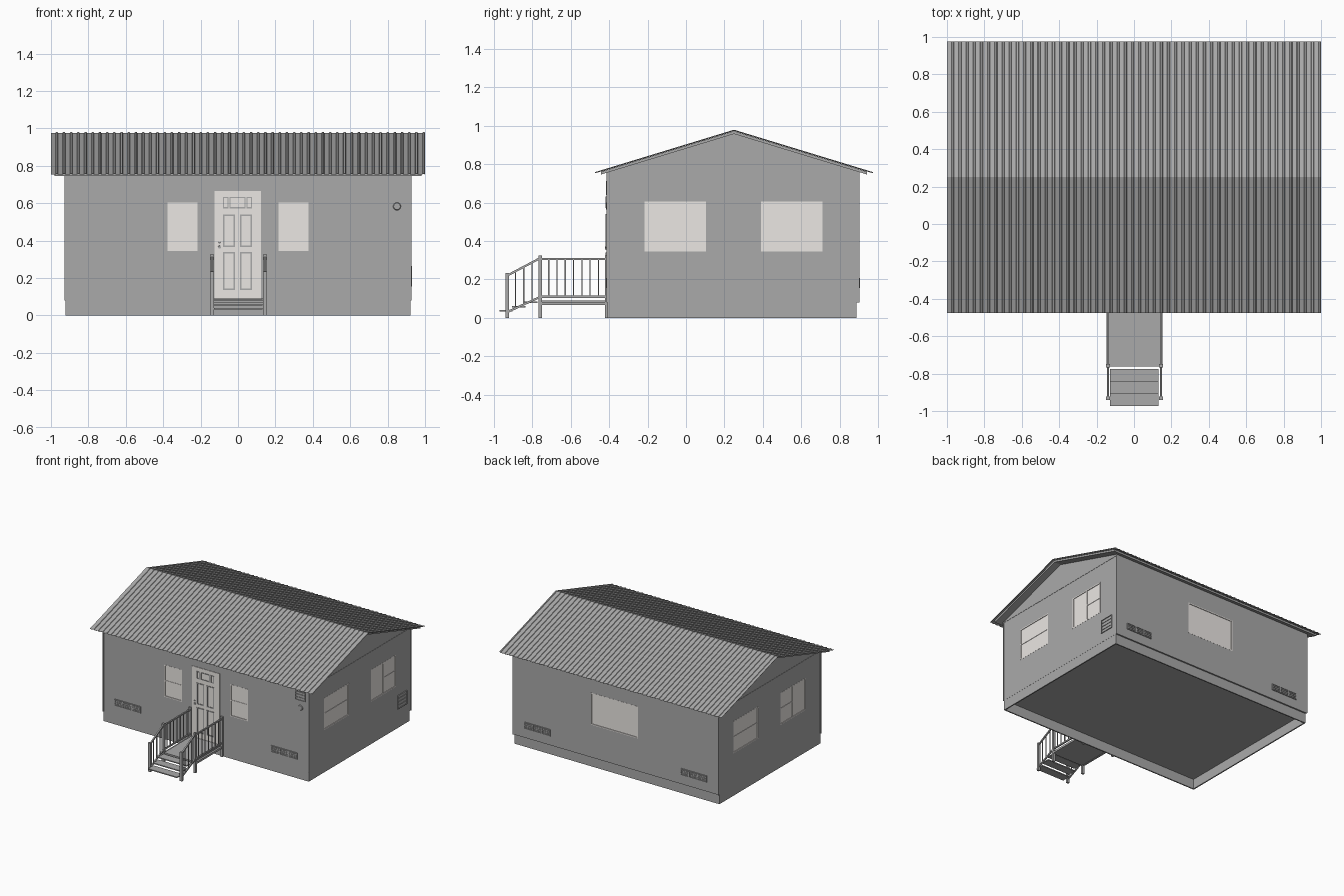
import bpy, bmesh, math
from mathutils import Vector, Matrix

if "Cube" in bpy.data.objects:
    bpy.data.objects.remove(bpy.data.objects["Cube"])

W, YF, YB = 0.923, -0.41, 0.90        # wall half width, front and back planes
RY, RZ, SL = 0.25, 0.976, 0.305       # ridge position and roof slope

light = bpy.data.materials.new("light_paint")
light.diffuse_color = (0.83, 0.80, 0.77, 1)
light.use_nodes = True
light.node_tree.nodes["Principled BSDF"].inputs["Base Color"].default_value = light.diffuse_color
grey = bpy.data.materials.new("dark_grey")
grey.diffuse_color = (0.4, 0.4, 0.4, 1)
grey.use_nodes = True
grey.node_tree.nodes["Principled BSDF"].inputs["Base Color"].default_value = grey.diffuse_color


def finish(name, bm, mat=None):
    bmesh.ops.recalc_face_normals(bm, faces=bm.faces[:])
    me = bpy.data.meshes.new(name)
    bm.to_mesh(me)
    bm.free()
    ob = bpy.data.objects.new(name, me)
    bpy.context.collection.objects.link(ob)
    me.materials.append(mat or grey)
    return ob


def boxes(name, items, mat=None):
    bm = bmesh.new()
    for lo, hi in items:
        lo, hi = Vector(lo), Vector(hi)
        s = hi - lo
        m = Matrix.Translation((lo + hi) / 2) @ Matrix.Diagonal((abs(s.x), abs(s.y), abs(s.z), 1))
        bmesh.ops.create_cube(bm, size=1, matrix=m)
    return finish(name, bm, mat)


def bars(name, items):
    bm = bmesh.new()
    for p, q, w in items:
        p, q = Vector(p), Vector(q)
        d = q - p
        m = (Matrix.Translation((p + q) / 2) @ d.to_track_quat('Z', 'X').to_matrix().to_4x4()
             @ Matrix.Diagonal((w, w, d.length, 1)))
        bmesh.ops.create_cube(bm, size=1, matrix=m)
    return finish(name, bm)


def extrude_x(name, pts, x0, x1):
    bm = bmesh.new()
    f = bm.faces.new([bm.verts.new((x0, y, z)) for y, z in pts])
    r = bmesh.ops.extrude_face_region(bm, geom=[f])
    bmesh.ops.translate(bm, vec=(x1 - x0, 0, 0),
                        verts=[v for v in r['geom'] if isinstance(v, bmesh.types.BMVert)])
    return finish(name, bm)


def on_wall(side, u0, u1, z0, z1, d0, d1):
    """Box on a wall: u along the wall, z up, d outward from the wall."""
    if side == 'front':
        return (u0, YF - d1, z0), (u1, YF - d0, z1)
    if side == 'back':
        return (u0, YB + d0, z0), (u1, YB + d1, z1)
    s = 1 if side == 'right' else -1
    a, b = sorted((s * (W + d0), s * (W + d1)))
    return (a, u0, z0), (b, u1, z1)


def frame(side, u0, u1, z0, z1, w, d0, d1):
    return [on_wall(side, u0, u0 + w, z0, z1, d0, d1), on_wall(side, u1 - w, u1, z0, z1, d0, d1),
            on_wall(side, u0 + w, u1 - w, z0, z0 + w, d0, d1),
            on_wall(side, u0 + w, u1 - w, z1 - w, z1, d0, d1)]


def roof_z(y, off=0):
    return RZ - SL * abs(y - RY) - off


# walls with recessed openings; the bottom face is the floor above the skirting
walls = extrude_x("walls", [(YF, 0.08), (YB, 0.08), (YB, roof_z(YB, 0.012)),
                            (RY, RZ - 0.012), (YF, roof_z(YF, 0.012))], -W, W)
ZB, ZT = 0.345, 0.605
windows = [('front', -0.377, -0.217, 'h'), ('front', 0.217, 0.377, 'h'), ('back', -0.2, 0.225, ''),
           ('right', -0.215, 0.105, 'h'), ('right', 0.39, 0.71, 'v'),
           ('left', -0.215, 0.105, 'v'), ('left', 0.39, 0.71, 'h')]
cutter = boxes("opening_cutter", [on_wall(s, a, b, ZB, ZT, -0.008, 0.05) for s, a, b, _ in windows])
mod = walls.modifiers.new("openings", 'BOOLEAN')
mod.object, mod.solver = cutter, 'EXACT'
bpy.context.view_layer.objects.active = walls
bpy.ops.object.modifier_apply(modifier=mod.name)
bpy.data.objects.remove(cutter)

# windows: pane, frame and glazing bars
for s, a, b, kind in windows:
    parts = [on_wall(s, a, b, ZB, ZT, -0.009, -0.004)] + frame(s, a, b, ZB, ZT, 0.008, -0.005, 0.001)
    c, zm = (a + b) / 2, (ZB + ZT) / 2
    if kind:
        parts.append(on_wall(s, a if kind == 'h' else c, b, zm - 0.004, zm + 0.004, -0.005, -0.001))
    if kind == 'v':
        parts.append(on_wall(s, c - 0.004, c + 0.004, ZB, ZT, -0.005, 0))
    boxes(s + "_window", parts, light)

# skirting: open ring of thin boards, hollow underneath
sx, s0, s1, t = 0.922, -0.408, 0.888, 0.01
boxes("skirting", [((-sx, s0, 0), (sx, s0 + t, 0.081)), ((-sx, s1 - t, 0), (sx, s1, 0.081)),
                   ((-sx, s0 + t, 0), (-sx + t, s1 - t, 0.081)), ((sx - t, s0 + t, 0), (sx, s1 - t, 0.081))])

# corner trim, panel seam and gable bands
trim = []
for x in (-W, W):
    for y in (YF, YB):
        trim.append(((x - 0.004, y - 0.004, 0.08), (x + 0.004, y + 0.004, roof_z(y, 0.012))))
trim.append(on_wall('front', 0.483, 0.487, 0.08, 0.75, 0, 0.002))
trim += [on_wall(s, YF, YB, 0.748, 0.754, 0, 0.002) for s in ('left', 'right')]
boxes("wall_trim", trim)

# roof deck: solid chevron under the sheets
h = 0.692
extrude_x("roof_deck", [(RY - h, roof_z(RY - h, 0.018)), (RY - h, roof_z(RY - h, 0.003)), (RY, RZ - 0.003),
                        (RY + h, roof_z(RY + h, 0.003)), (RY + h, roof_z(RY + h, 0.018)), (RY, RZ - 0.018)],
          -0.982, 0.982)

# ribbed roof sheets
bm = bmesh.new()
n, xs = 52, []
pitch = 2 / n
for i in range(n):
    x = -1 + i * pitch
    xs += [(x, 0), (x + pitch * 0.62, 0), (x + pitch * 0.7, 0.004), (x + pitch * 0.92, 0.004)]
xs.append((1, 0))
rows = [[bm.verts.new((x, y, roof_z(y) + r)) for y in (RY - 0.725, RY, RY + 0.725)] for x, r in xs]
for a, b in zip(rows, rows[1:]):
    for k in (0, 1):
        bm.faces.new((a[k], b[k], b[k + 1], a[k + 1]))
roof = finish("roof_sheets", bm)
sol = roof.modifiers.new("thickness", 'SOLIDIFY')
sol.thickness, sol.offset = 0.002, -1

# front door with raised panel mouldings
door = [on_wall('front', -0.125, 0.123, 0.09, 0.665, 0, 0.004)]
boxes("front_door", door, light)
mould = []
for a, b in ((-0.08, -0.015), (0.01, 0.075)):
    for z0, z1 in ((0.365, 0.54), (0.135, 0.34)):
        mould += frame('front', a, b, z0, z1, 0.008, 0.003, 0.008)
for a, b in ((-0.08, -0.05), (-0.045, 0.04), (0.045, 0.075)):
    mould += frame('front', a, b, 0.573, 0.633, 0.006, 0.003, 0.008)
boxes("door_mouldings", mould)


def knob(name, x, z, r, d):
    bm = bmesh.new()
    bmesh.ops.create_cone(bm, cap_ends=True, segments=16, radius1=r, radius2=r * 0.85, depth=d,
                          matrix=Matrix.Translation((x, YF - d / 2, z)) @ Matrix.Rotation(math.pi / 2, 4, 'X'))
    return finish(name, bm)


knob("door_handle", -0.099, 0.365, 0.009, 0.012)
knob("door_lock", -0.099, 0.388, 0.006, 0.01)
knob("round_vent", 0.85, 0.583, 0.021, 0.006)


# vents: framed plates with slats
def vent(name, side, u0, u1, z0, z1, slats, cols=1):
    w = (u1 - u0) / cols
    parts = [on_wall(side, u0, u1, z0, z1, 0, 0.002)]
    for c in range(cols):
        parts += frame(side, u0 + c * w, u0 + (c + 1) * w, z0, z1, 0.005, 0, 0.007)
    for i in range(1, slats):
        z = z0 + (z1 - z0) * i / slats
        parts.append(on_wall(side, u0, u1, z - 0.003, z + 0.003, 0, 0.006))
    boxes(name, parts)


for s in ('front', 'back'):
    for a in (-0.82, 0.587):
        vent("low_vent", s, a, a + 0.235, 0.155, 0.208, 4, 3)
vent("upper_vent", 'front', 0.805, 0.893, 0.64, 0.712, 3)
vent("side_vent", 'right', 0.728, 0.848, 0.155, 0.265, 4)

# landing deck and steps
boxes("landing", [((-0.132, -0.762, 0.07), (0.138, YF, 0.09))])
boxes("steps", [((-0.128, y, z - 0.008), (0.132, y + 0.068, z))
                for y, z in ((-0.842, 0.085), (-0.905, 0.062), (-0.972, 0.041))])

# posts, rails and balusters on both sides
for x in (-0.139, 0.145):
    boxes("railing_posts", [((x - 0.01, y - 0.009, 0), (x + 0.01, y + 0.009, z))
                            for y, z in ((-0.932, 0.235), (-0.758, 0.325), (-0.413, 0.325))])
    r = [((x, -0.758, 0.306), (x, -0.413, 0.306), 0.011), ((x, -0.758, 0.11), (x, -0.413, 0.11), 0.011),
         ((x, -0.932, 0.22), (x, -0.758, 0.312), 0.011), ((x, -0.932, 0.03), (x, -0.758, 0.11), 0.011),
         ((x, -0.762, 0.076), (x, YF, 0.076), 0.016)]
    for i in range(1, 8):
        y = -0.758 + 0.345 * i / 8
        r.append(((x, y, 0.11), (x, y, 0.306), 0.006))
    for i in range(1, 4):
        t = i / 4
        y = -0.932 + 0.174 * t
        r.append(((x, y, 0.03 + 0.08 * t), (x, y, 0.22 + 0.092 * t), 0.006))
    bars("railing", r)
